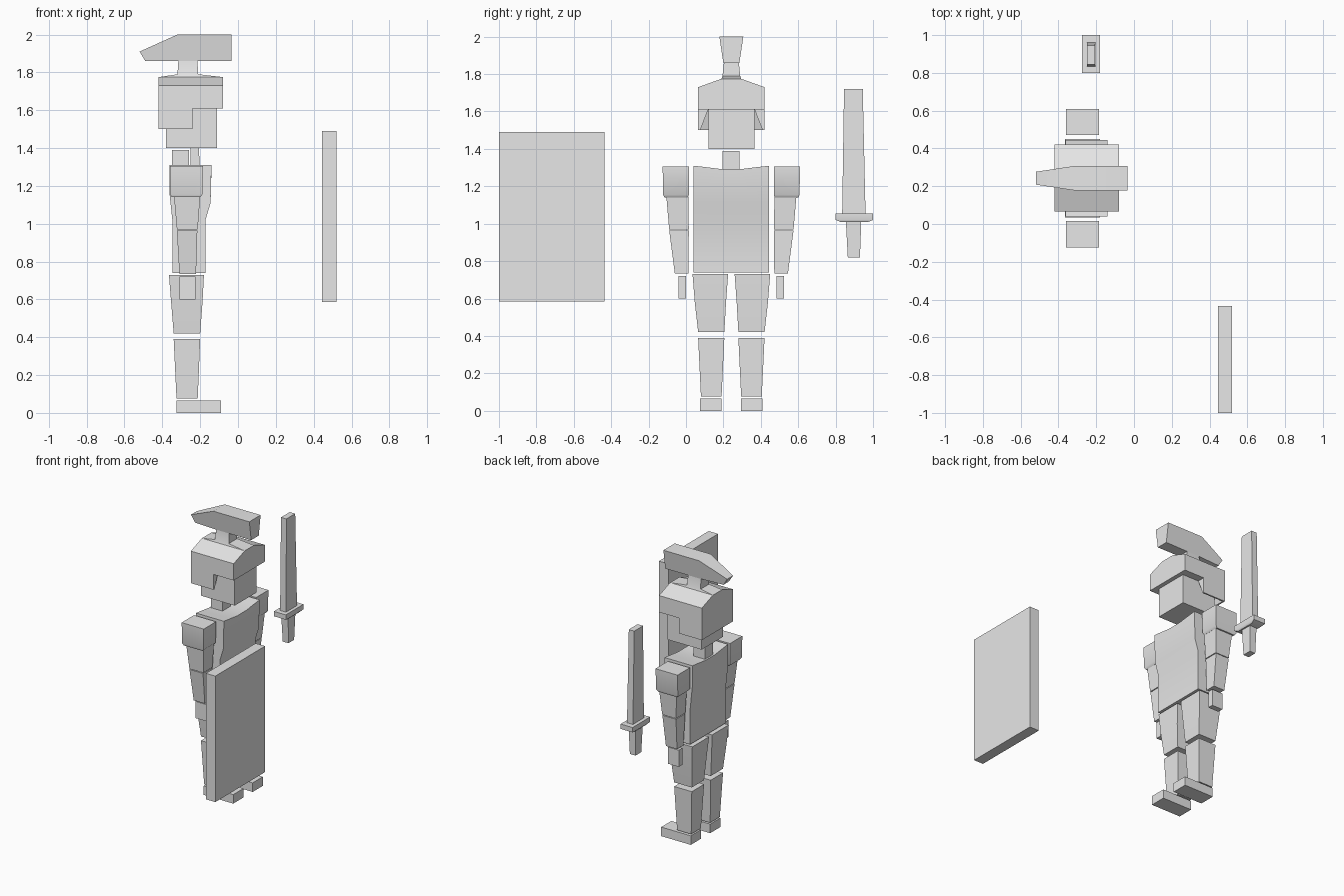
import bpy, bmesh, math

if "Cube" in bpy.data.objects:
    bpy.data.objects.remove(bpy.data.objects["Cube"])

MID = 0.2425  # the figure's plane of symmetry in y

grey = bpy.data.materials.new("light grey")
grey.diffuse_color = (0.8, 0.8, 0.8, 1)
grey.use_nodes = True
grey.node_tree.nodes["Principled BSDF"].inputs["Base Color"].default_value = grey.diffuse_color


def finish(name, bm, angle=40):
    """Turn a bmesh into a shaded object."""
    bmesh.ops.recalc_face_normals(bm, faces=bm.faces)
    mesh = bpy.data.meshes.new(name)
    bm.to_mesh(mesh)
    bm.free()
    mesh.materials.append(grey)
    ob = bpy.data.objects.new(name, mesh)
    bpy.context.collection.objects.link(ob)
    shade(ob, angle)
    return ob


def shade(ob, angle):
    bpy.ops.object.select_all(action='DESELECT')
    ob.select_set(True)
    bpy.context.view_layer.objects.active = ob
    bpy.ops.object.shade_smooth_by_angle(angle=math.radians(angle))


def skin(bm, rings):
    """Join rings of equal length and cap both ends."""
    loops = [[bm.verts.new(p) for p in ring] for ring in rings]
    for a, b in zip(loops, loops[1:]):
        for i in range(len(a)):
            j = (i + 1) % len(a)
            bm.faces.new((a[i], a[j], b[j], b[i]))
    bm.faces.new(loops[0])
    bm.faces.new(loops[-1])


def loft(name, *rings, angle=40, mirror=False):
    """Stack rectangles (z, x0, x1, y0, y1); mirror gives the other side."""
    obs = []
    for side in ("left", "right") if mirror else ("",):
        bm = bmesh.new()
        skin(bm, [[(x0, y0, z), (x1, y0, z), (x1, y1, z), (x0, y1, z)]
                  for z, x0, x1, y0, y1 in rings])
        if side == "right":
            for v in bm.verts:
                v.co.y = 2 * MID - v.co.y
        obs.append(finish(f"{side}_{name}" if side else name, bm, angle))
    return obs[0]


def box(name, x0, x1, y0, y1, z0, z1, **kw):
    return loft(name, (z0, x0, x1, y0, y1), (z1, x0, x1, y0, y1), **kw)


# Legs and feet
loft("thigh", (0.42, -0.34, -0.2, 0.065, 0.205), (0.58, -0.353, -0.188, 0.047, 0.214),
     (0.73, -0.365, -0.18, 0.035, 0.225), mirror=True)
loft("shin", (0.075, -0.325, -0.213, 0.08, 0.19), (0.39, -0.34, -0.2, 0.065, 0.205), mirror=True)
box("foot", -0.325, -0.09, 0.075, 0.19, 0, 0.065, mirror=True)

# Arms and hands
loft("shoulder", (1.14, -0.35, -0.2, -0.115, 0.01), (1.155, -0.36, -0.188, -0.122, 0.015),
     (1.305, -0.36, -0.185, -0.125, 0.015), mirror=True)
loft("upper_arm", (0.97, -0.323, -0.213, -0.09, 0.015), (1.145, -0.338, -0.2, -0.105, 0.012),
     mirror=True)
loft("forearm", (0.735, -0.31, -0.222, -0.06, 0.013), (0.965, -0.323, -0.215, -0.09, 0.015),
     mirror=True)
box("hand", -0.31, -0.225, -0.04, 0.0, 0.6, 0.72, mirror=True)

# Torso: side profile carried across, with a dip at the collar
bm = bmesh.new()
skin(bm, [[(-0.345, y, 0.74), (-0.172, y, 0.74), (-0.172, y, 1.02), (-0.145, y, 1.11),
           (-0.14, y, top), (-0.362, y, top), (-0.362, y, 1.16), (-0.345, y, 1.0)]
          for y, top in ((0.04, 1.31), (0.11, 1.302), (0.19, 1.292),
                         (0.295, 1.292), (0.375, 1.302), (0.445, 1.31))])
finish("torso", bm)

# Neck and head
box("neck", -0.35, -0.26, 0.195, 0.285, 1.29, 1.39)
box("head", -0.38, -0.11, 0.12, 0.365, 1.4, 1.64)

# Helmet: domed block with the face opening and the cheek hollow cut away
helmet = loft("helmet", (1.5, -0.42, -0.08, 0.065, 0.42), (1.73, -0.42, -0.08, 0.065, 0.42),
              (1.775, -0.42, -0.08, 0.19, 0.295), (1.79, -0.32, -0.21, 0.195, 0.29),
              (1.865, -0.315, -0.215, 0.203, 0.282))
cutters = [box("face_cutter", -0.24, 0.1, -0.1, 0.6, 1.4, 1.61),
           loft("cheek_cutter", (1.49, -0.412, -0.1, 0.072, 0.413),
                (1.609, -0.382, -0.1, 0.118, 0.367))]
bpy.context.view_layer.objects.active = helmet
for cutter in cutters:
    mod = helmet.modifiers.new("cut", 'BOOLEAN')
    mod.operation = 'DIFFERENCE'
    mod.solver = 'EXACT'
    mod.object = cutter
    bpy.ops.object.modifier_apply(modifier=mod.name)
for cutter in cutters:
    bpy.data.objects.remove(cutter)
shade(helmet, 60)

# Crest: outline with a half width at each corner
outline = [(-0.52, 1.91, 0.034), (-0.49, 1.86, 0.03), (-0.315, 1.86, 0.04), (-0.215, 1.86, 0.04),
           (-0.035, 1.86, 0.043), (-0.035, 2.0, 0.064), (-0.32, 2.0, 0.064)]
bm = bmesh.new()
skin(bm, [[(x, MID + s * w, z) for x, z, w in outline] for s in (-1, 1)])
finish("crest", bm, 60)

# Sword
loft("sword_blade", (1.05, -0.25, -0.203, 0.835, 0.96), (1.72, -0.25, -0.207, 0.845, 0.945))
loft("sword_guard", (1.008, -0.265, -0.19, 0.83, 0.97), (1.02, -0.275, -0.18, 0.8, 1.0),
     (1.055, -0.275, -0.18, 0.8, 1.0))
loft("sword_grip", (0.82, -0.25, -0.205, 0.865, 0.93), (1.01, -0.255, -0.2, 0.855, 0.937))

# Shield
box("shield", 0.445, 0.52, -1.0, -0.435, 0.585, 1.49)
